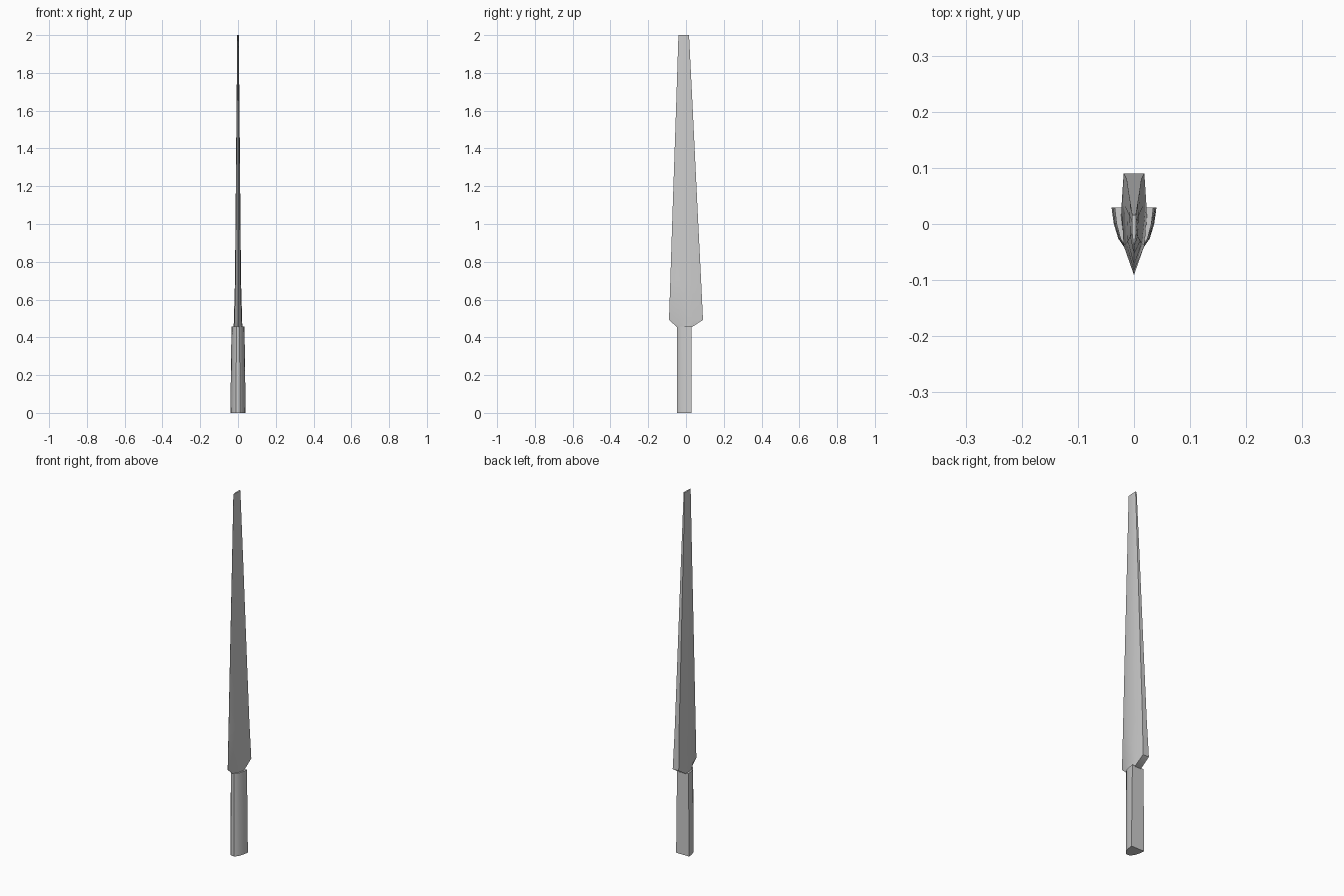
import bpy, bmesh, math

if "Cube" in bpy.data.objects:
    bpy.data.objects.remove(bpy.data.objects["Cube"])


def loft(name, rings):
    """Skin a stack of mirrored cross-sections; each ring is (z, [(half_width, y), ...])."""
    bm = bmesh.new()
    loops = []
    for z, half in rings:
        pts = half + [(-x, y) for x, y in reversed(half)]
        loops.append([bm.verts.new((x, y, z)) for x, y in pts])
    n = len(loops[0])
    for a, b in zip(loops, loops[1:]):
        for i in range(n):
            j = (i + 1) % n
            bm.faces.new((a[i], a[j], b[j], b[i]))
    bm.faces.new(loops[0])
    bm.faces.new(loops[-1])
    bmesh.ops.recalc_face_normals(bm, faces=bm.faces)
    mesh = bpy.data.meshes.new(name)
    bm.to_mesh(mesh)
    bm.free()
    obj = bpy.data.objects.new(name, mesh)
    bpy.context.collection.objects.link(obj)
    bpy.ops.object.select_all(action='DESELECT')
    obj.select_set(True)
    bpy.context.view_layer.objects.active = obj
    bpy.ops.object.shade_smooth_by_angle(angle=math.radians(35))
    return obj


# handle: flat back, rounded front, slightly wider at the butt
grip = [(0.040, 0.029), (0.036, 0.0), (0.028, -0.026), (0.019, -0.039), (0.010, -0.048)]


def grip_ring(z, s):
    return z, [(x * s, y) for x, y in grip]


loft("handle", [grip_ring(0.0, 1.0), grip_ring(0.2, 0.95), grip_ring(0.457, 0.86)])


# blade: flat spine at +y, flat cheeks, cutting edge at -y
def blade_ring(z, spine, edge, w):
    return z, [(0.84 * w, spine), (w, 0.4 * spine), (0.85 * w, 0.42 * edge), (0.0004, edge)]


loft("blade", [
    blade_ring(0.452, 0.028, -0.045, 0.023),
    blade_ring(0.492, 0.090, -0.090, 0.022),
    blade_ring(0.70, 0.080, -0.083, 0.016),
    blade_ring(1.04, 0.063, -0.072, 0.013),
    blade_ring(1.60, 0.036, -0.053, 0.008),
    blade_ring(2.0, 0.016, -0.040, 0.004),
])
